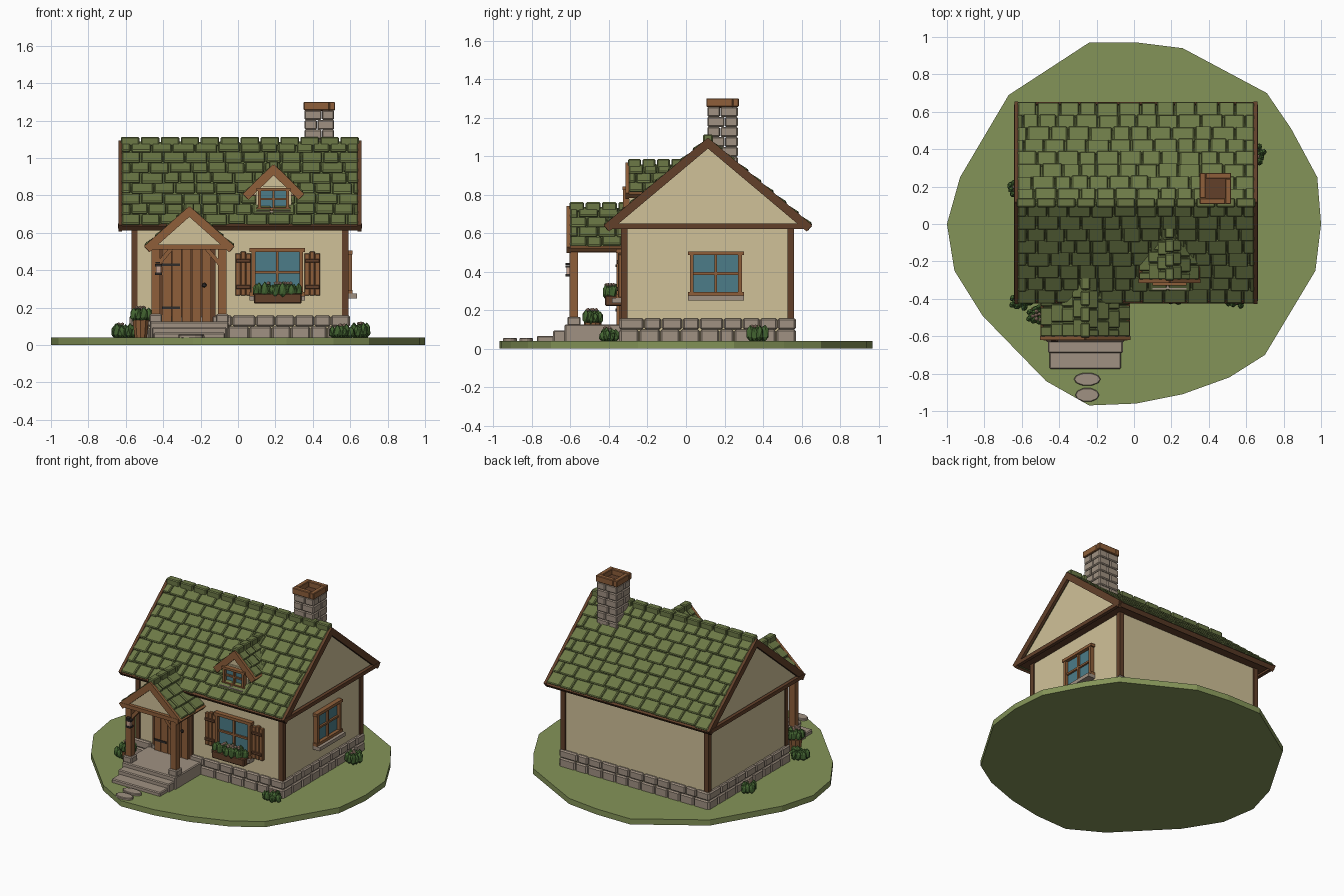
import bpy, bmesh, math, random
from mathutils import Matrix, Vector

random.seed(4)
if "Cube" in bpy.data.objects:
    bpy.data.objects.remove(bpy.data.objects["Cube"], do_unlink=True)


def material(name, *srgb):
    lin = [((c / 255 + 0.055) / 1.055) ** 2.4 for c in srgb] + [1]
    m = bpy.data.materials.new(name)
    m.use_nodes = True
    m.diffuse_color = lin
    bsdf = m.node_tree.nodes["Principled BSDF"]
    bsdf.inputs["Base Color"].default_value = lin
    bsdf.inputs["Roughness"].default_value = 0.9
    return m


GRASS = material("grass", 132, 148, 88)
SHINGLE = material("mossy shingle", 108, 121, 70)
PLASTER = material("cream plaster", 208, 193, 152)
TIMBER = material("timber", 142, 95, 58)
DARK = material("dark timber", 98, 64, 42)
STONE = material("stone", 160, 145, 130)
GLASS = material("window glass", 76, 124, 136)
LEAF = material("foliage", 68, 102, 50)
FLOWER = material("flower", 200, 165, 145)
IRON = material("iron", 48, 44, 42)

T, I = Matrix.Translation, Matrix.Identity(4)


def turn(degrees, axis="Z"):
    return Matrix.Rotation(math.radians(degrees), 4, axis)


class Part:
    """One named object, gathered from simple solids."""

    def __init__(self, name, *mats):
        self.name, self.mats, self.bm = name, mats, bmesh.new()

    def paint(self, verts, m):
        for f in {f for v in verts for f in v.link_faces}:
            f.material_index = m

    def box(self, lo, hi, m=0, at=I):
        lo, hi = Vector(lo), Vector(hi)
        mat = at @ T((lo + hi) / 2) @ Matrix.Diagonal((*(hi - lo), 1))
        self.paint(bmesh.ops.create_cube(self.bm, size=1, matrix=mat)["verts"], m)

    def ball(self, c, size, m=0):
        mat = T(c) @ turn(random.uniform(0, 90)) @ Matrix.Diagonal((*size, 1))
        r = bmesh.ops.create_icosphere(self.bm, subdivisions=1, radius=1, matrix=mat)
        self.paint(r["verts"], m)

    def extrude(self, points, offset, m=0, at=I):
        a = [self.bm.verts.new(at @ Vector(p)) for p in points]
        b = [self.bm.verts.new(at @ (Vector(p) + Vector(offset))) for p in points]
        n = len(a)
        self.bm.faces.new(a[::-1]), self.bm.faces.new(b)
        for i in range(n):
            self.bm.faces.new((a[i], a[(i + 1) % n], b[(i + 1) % n], b[i]))
        self.paint(a + b, m)

    def done(self, bevel=0):
        bmesh.ops.recalc_face_normals(self.bm, faces=self.bm.faces)
        me = bpy.data.meshes.new(self.name)
        self.bm.to_mesh(me)
        self.bm.free()
        for m in self.mats:
            me.materials.append(m)
        ob = bpy.data.objects.new(self.name, me)
        bpy.context.scene.collection.objects.link(ob)
        if bevel:
            b = ob.modifiers.new("soft edges", "BEVEL")
            b.width, b.segments = bevel, 1
        return ob


def gable_roof(name, at, l, w, ze, zr, rows, tile, trim, tie=True):
    """Roof with its ridge along local x, half length l and half width w."""
    a, length = math.degrees(math.atan2(zr - ze, w)), math.hypot(w, zr - ze)
    body = Part(name + "_gable", PLASTER, DARK)
    x, y = l - 0.02, w - 0.015
    body.extrude([(-x, -y, ze), (-x, y, ze), (-x, 0, zr - 0.015)], (2 * x, 0, 0), 0, at)
    body.box((-x, -y, ze - 0.008), (x, y, ze), 1, at)
    body.done()
    tiles, boards = Part(name + "_shingles", SHINGLE), Part(name + "_trim", trim)
    row = length / rows
    for side in (0, 180):
        s = at @ turn(side) @ T((0, -w, ze)) @ turn(a, "X")
        tiles.box((-l + 0.01, 0, -0.02), (l - 0.01, length, 0), 0, s)
        for i in range(rows):
            x = -l + 0.005
            step = tile * (0.5 if i % 2 else 1)
            while x < l - 0.02:
                end = min(x + step, l - 0.005)
                if l - end < 0.03:
                    end = l - 0.005
                t = s @ T((0, i * row + random.uniform(-0.006, 0.004), 0.014)) @ turn(-8, "X")
                tiles.box((x + 0.003, 0, -0.008), (end - 0.003, row * 1.08, 0.008), 0, t)
                x, step = end, tile * random.uniform(0.8, 1.2)
        # Verge boards and eave fascia
        for e in (-l, l):
            boards.box((e - 0.01, -0.01, -0.03), (e + 0.01, length + 0.008, 0.014), 0, s)
        boards.box((-l, -0.012, -0.022), (l, 0.004, 0.008), 0, s)
    if tie:
        for e in (-l, l):
            boards.box((e - 0.012, -w, ze - 0.015), (e + 0.012, w, ze + 0.012), 0, at)
    # Ridge caps
    n = round(2 * l / tile)
    for i in range(n):
        x0, x1 = -l + 2 * l * i / n, -l + 2 * l * (i + 1) / n
        tiles.box((x0 + 0.004, -0.025, zr - 0.015), (x1 - 0.004, 0.025, zr + 0.035), 0, at)
    tiles.done(0.006)
    boards.done()


def window(name, at, w, h, bar, out=0.03, sill=0.025):
    """Window facing local -y, centred on the frame's origin."""
    p = Part(name, TIMBER, GLASS, STONE)
    x, z = w / 2, h / 2
    p.box((-x, -0.008, -z), (x, 0.01, z), 1, at)
    for s in (-1, 1):
        p.box((s * x - bar / 2, -out, -z), (s * x + bar / 2, 0.01, z), 0, at)
        p.box((-x - bar, -out - 0.003, s * z - bar / 2), (x + bar, 0.01, s * z + bar / 2), 0, at)
    p.box((-bar / 3, -out * 0.7, -z), (bar / 3, 0, z), 0, at)
    p.box((-x, -out * 0.7, -bar / 3), (x, 0, bar / 3), 0, at)
    p.box((-x - bar, -out - 0.025, -z - bar / 2 - sill), (x + bar, 0.01, -z - bar / 2), 2, at)
    p.done()


def plant(name, c, rx, ry, h, n, flowers=0):
    p = Part(name, LEAF, FLOWER)
    for i in range(n + flowers):
        ang, r = i * 2.4, math.sqrt((i % n + 0.3) / n) * 0.75
        x, y = c[0] + rx * r * math.cos(ang), c[1] + ry * r * math.sin(ang)
        tall = h * random.uniform(0.7, 1)
        if i < n:
            p.ball((x, y, c[2] + tall / 2), (0.023, 0.018, tall / 2))
        else:
            p.ball((x, y - 0.008, c[2] + h * 0.9), (0.011, 0.011, 0.009), 1)
    p.done()


# Lawn
lawn = Part("lawn", GRASS)
rim = [(-.24, .97), (.02, .97), (.26, .94), (.71, .70), (.84, .51), (.98, .25), (1, 0),
       (.97, -.25), (.70, -.70), (.51, -.82), (.26, -.91), (.01, -.96), (-.24, -.97),
       (-.47, -.84), (-.81, -.49), (-.96, -.25), (-1, 0), (-.93, .25), (-.67, .69), (-.47, .82)]
lawn.extrude([(x, y, 0) for x, y in rim], (0, 0, 0.04))
lawn.done()

# Walls, corner posts and foundation, centred on the house
HOUSE = T((0.01, 0.112, 0))
walls = Part("walls", PLASTER)
walls.box((-0.57, -0.442, 0.03), (0.57, 0.442, 0.64), 0, HOUSE)
walls.done()
posts, base = Part("corner_posts", DARK), Part("foundation", STONE)
for q, hx, hy, n in ((0, 0.58, 0.45, 11), (90, 0.45, 0.58, 9), (180, 0.58, 0.45, 11), (270, 0.45, 0.58, 9)):
    at = HOUSE @ turn(q)
    posts.box((hx - 0.034, -hy, 0.15), (hx, -hy + 0.034, 0.635), 0, at)
    for z0, z1, shift in ((0.03, 0.098, 0), (0.1, 0.157, 0.02)):
        cuts = [-hx - 0.008] + [-hx + 2 * hx * i / n + shift + random.uniform(-0.015, 0.015)
                                for i in range(1, n)] + [hx + 0.008]
        for x0, x1 in zip(cuts, cuts[1:]):
            base.box((x0 + 0.002, -hy - 0.01, z0), (x1 - 0.002, -hy + 0.04, z1), 0, at)
posts.done()
base.done(0.008)

# Roofs
gable_roof("main_roof", T((0.01, 0.114, 0)), 0.64, 0.525, 0.637, 1.078, 8, 0.105, DARK)
gable_roof("porch_roof", T((-0.26, -0.44, 0)) @ turn(90), 0.17, 0.225, 0.525, 0.725, 4, 0.09, TIMBER)
gable_roof("dormer_roof", T((0.19, -0.155, 0)) @ turn(90), 0.15, 0.148, 0.805, 0.95, 3, 0.08, TIMBER, False)

# Dormer front
dormer = Part("dormer_wall", PLASTER)
dormer.box((0.095, -0.295, 0.69), (0.285, -0.1, 0.85))
dormer.done()
window("dormer_window", T((0.19, -0.296, 0.78)), 0.15, 0.105, 0.016, 0.03, 0.014)

# House windows
window("front_window", T((0.21, -0.33, 0.39)), 0.255, 0.235, 0.02)
window("side_window", T((0.58, 0.155, 0.39)) @ turn(90), 0.25, 0.21, 0.02)

# Shutters
shutters = Part("shutters", TIMBER, DARK)
for x in (0.028, 0.397):
    for i in (-1, 0, 1):
        top = 0.5 if i == 0 else 0.49
        shutters.box((x + i * 0.029 - 0.0135, -0.352, 0.265), (x + i * 0.029 + 0.0135, -0.325, top))
    for z in (0.31, 0.45):
        shutters.box((x - 0.04, -0.362, z - 0.01), (x + 0.04, -0.35, z + 0.01), 1)
shutters.done(0.003)

# Flower box
planter = Part("flower_box", DARK)
planter.box((0.085, -0.42, 0.222), (0.34, -0.33, 0.275))
planter.done(0.005)
plant("flower_box_plants", (0.213, -0.385, 0.25), 0.165, 0.045, 0.09, 26, 12)

# Door
door = Part("door", TIMBER, DARK, IRON)
door.box((-0.43, -0.345, 0.12), (-0.12, -0.32, 0.525), 1)
for i in range(5):
    x = -0.405 + i * 0.053
    door.box((x, -0.36, 0.125), (x + 0.049, -0.34, 0.51))
for z in (0.2, 0.43):
    door.box((-0.405, -0.366, z - 0.007), (-0.31, -0.358, z + 0.007), 2)
door.ball((-0.18, -0.37, 0.32), (0.011, 0.014, 0.014), 2)
door.done()

# Porch floor, steps and stepping stones
porch = Part("porch_steps", STONE)
porch.box((-0.47, -0.63, 0.03), (-0.05, -0.33, 0.125))
porch.box((-0.46, -0.69, 0.03), (-0.06, -0.61, 0.095))
porch.box((-0.452, -0.775, 0.03), (-0.07, -0.67, 0.066))
porch.done(0.006)
path = Part("stepping_stones", STONE)
for y, rx, ry in ((-0.83, 0.072, 0.036), (-0.914, 0.065, 0.038)):
    ring = [(-0.25 + rx * math.cos(k * math.pi / 5), y + ry * math.sin(k * math.pi / 5), 0.035) for k in range(10)]
    path.extrude(ring, (0, 0, 0.02))
path.done(0.004)

# Porch posts, braces and beams
frame, feet = Part("porch_frame", TIMBER), Part("post_bases", STONE)
for s in (-1, 1):
    x = -0.262 + s * 0.178
    feet.box((x - 0.034, -0.616, 0.12), (x + 0.034, -0.548, 0.165))
    frame.box((x - 0.022, -0.604, 0.16), (x + 0.022, -0.56, 0.52))
    frame.box((x - 0.02, -0.6, 0.5), (x + 0.02, -0.33, 0.528))
    brace = T((x - s * 0.045, -0.582, 0.47)) @ turn(-s * 40, "Y")
    frame.box((-0.011, -0.014, -0.06), (0.011, 0.014, 0.06), 0, brace)
frame.done()
feet.done(0.006)

# Lantern
lantern = Part("lantern", IRON, FLOWER)
lantern.box((-0.442, -0.625, 0.435), (-0.418, -0.6, 0.445))
lantern.box((-0.438, -0.622, 0.385), (-0.412, -0.598, 0.425), 1)
for z in (0.375, 0.42):
    lantern.box((-0.444, -0.627, z), (-0.406, -0.593, z + 0.012))
lantern.done()

# Chimney of staggered blocks with a hollow cap
chimney, cap = Part("chimney", STONE), Part("chimney_cap", TIMBER, DARK)
at = T((0.435, 0.19, 0))
for i in range(8):
    z, c = 0.84 + i * 0.052, (-0.012, 0.012)[i % 2]
    for x0, x1 in ((-0.08, c), (c, 0.08)):
        for y0, y1 in ((-0.08, -c), (-c, 0.08)):
            chimney.box((x0 + 0.001, y0 + 0.001, z), (x1 - 0.001, y1 - 0.001, z + 0.051), 0, at)
chimney.done(0.006)
for q in range(4):
    cap.box((-0.084, -0.084, 1.255), (0.052, -0.052, 1.3), 0, at @ turn(90 * q))
cap.box((-0.06, -0.06, 1.25), (0.06, 0.06, 1.262), 1, at)
cap.done(0.004)

# Potted plant and garden bushes
pot = Part("plant_pot", TIMBER)
mat = T((-0.52, -0.485, 0.085))
bmesh.ops.create_cone(pot.bm, cap_ends=True, segments=10, radius1=0.034, radius2=0.046, depth=0.1, matrix=mat)
pot.done()
plant("pot_plant", (-0.52, -0.485, 0.125), 0.06, 0.06, 0.085, 14, 6)
plant("left_front_bush", (-0.605, -0.41, 0.035), 0.07, 0.06, 0.085, 14)
plant("right_front_bush", (0.55, -0.4, 0.035), 0.075, 0.055, 0.08, 14, 3)
plant("right_side_bush", (0.655, 0.37, 0.035), 0.06, 0.06, 0.09, 13, 3)
plant("left_side_bush", (-0.63, 0.19, 0.035), 0.05, 0.06, 0.085, 12, 3)
